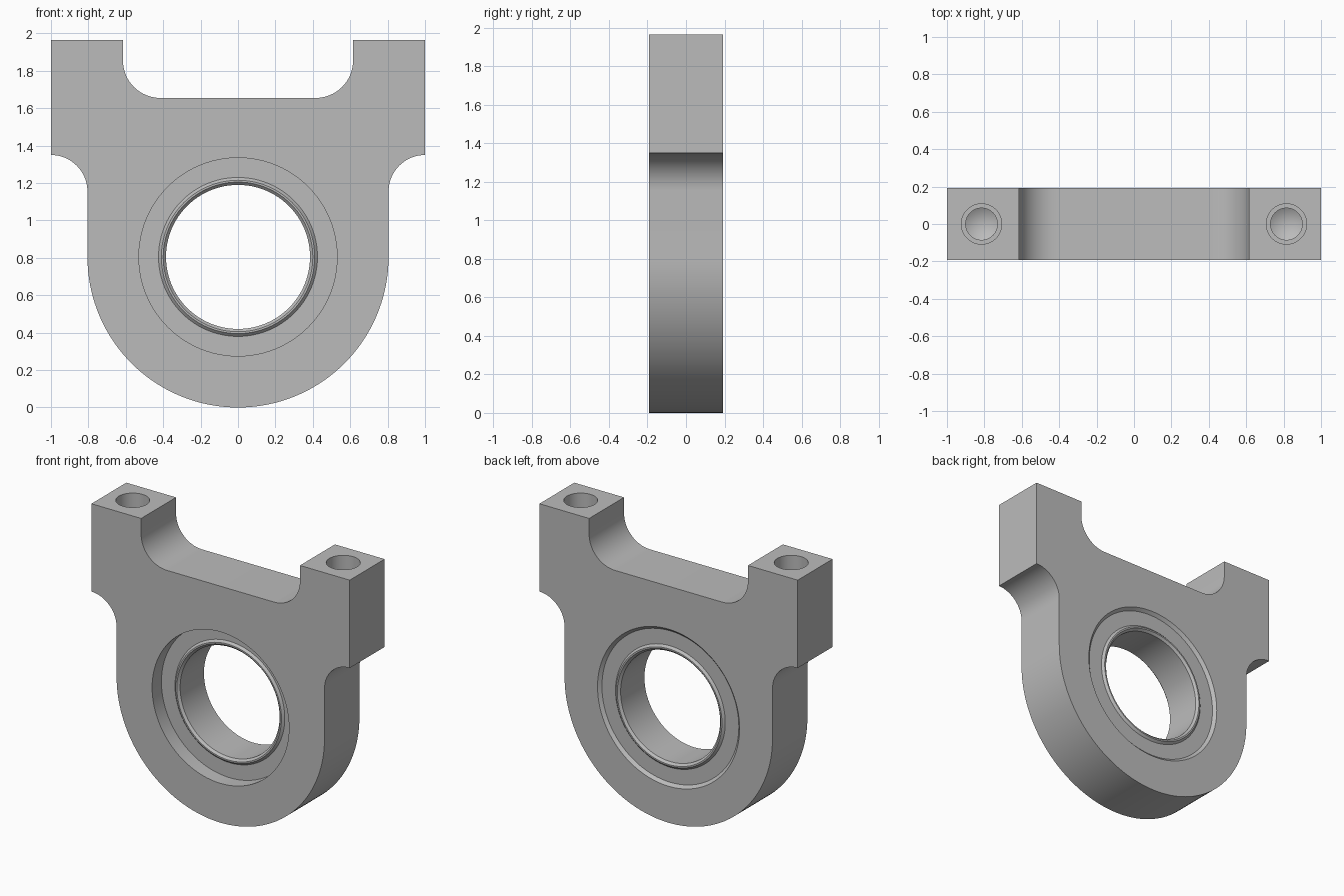
import bpy
import bmesh
from math import cos, sin, pi, radians
from mathutils import Vector

cube = bpy.data.objects.get("Cube")
if cube:
    bpy.data.objects.remove(cube, do_unlink=True)

HALF = 0.193          # half thickness of the block
BORE = 0.805          # height of the bore centre

steel = bpy.data.materials.new("plain grey steel")
steel.use_nodes = True
GREY = (0.5, 0.5, 0.5, 1)
steel.diffuse_color = GREY
steel.node_tree.nodes["Principled BSDF"].inputs["Base Color"].default_value = GREY


def finish(bm, name):
    bmesh.ops.recalc_face_normals(bm, faces=bm.faces)
    mesh = bpy.data.meshes.new(name)
    bm.to_mesh(mesh)
    bm.free()
    mesh.materials.append(steel)
    obj = bpy.data.objects.new(name, mesh)
    bpy.context.collection.objects.link(obj)
    return obj


def arc(cx, cz, r, a, b, n):
    steps = [radians(a + (b - a) * i / n) for i in range(n + 1)]
    return [(cx + r * cos(t), cz + r * sin(t)) for t in steps]


def revolve(name, profile, axis, centre, steps):
    """Turn a profile of (radius, position along axis) about an axis."""
    bm = bmesh.new()
    axis, centre = Vector(axis), Vector(centre)
    verts = [bm.verts.new(centre + axis * h + Vector((r, 0, 0))) for r, h in profile]
    edges = [bm.edges.new(pair) for pair in zip(verts, verts[1:])]
    bmesh.ops.spin(bm, geom=verts + edges, cent=centre, axis=axis,
                   angle=2 * pi, steps=steps)
    bmesh.ops.remove_doubles(bm, verts=bm.verts, dist=1e-4)
    return finish(bm, name)


def smooth(obj):
    bpy.ops.object.select_all(action="DESELECT")
    obj.select_set(True)
    bpy.context.view_layer.objects.active = obj
    bpy.ops.object.shade_smooth_by_angle(angle=radians(30))


# Housing: half outline, mirrored and extruded through the thickness
half = (arc(0, BORE, 0.805, -90, 0, 40)
        + arc(1, 1.155, 0.195, 180, 90, 16)
        + [(1, 1.965), (0.615, 1.965)]
        + arc(0.415, 1.855, 0.2, 0, -90, 16))
outline = half + [(-x, z) for x, z in reversed(half[1:])]
bm = bmesh.new()
face = bm.faces.new([bm.verts.new((x, -HALF, z)) for x, z in outline])
new = bmesh.ops.extrude_face_region(bm, geom=[face])["geom"]
bmesh.ops.translate(bm, vec=(0, 2 * HALF, 0),
                    verts=[v for v in new if isinstance(v, bmesh.types.BMVert)])
housing = finish(bm, "housing")

# Cutters: bearing bore with chamfered back rim, and stepped bolt holes
cutters = [revolve("bore_cutter",
                   [(0, -0.3), (0.53, -0.3), (0.53, HALF - 0.02),
                    (0.55, HALF), (0.55, 0.3), (0, 0.3)],
                   (0, 1, 0), (0, 0, BORE), 96)]
for side in (-1, 1):
    cutters.append(revolve("bolt_hole_cutter",
                           [(0, 0.1), (0.108, 0.1), (0.108, -0.3),
                            (0.085, -0.3), (0.085, -0.38), (0, -0.43)],
                           (0, 0, 1), (side * 0.815, 0, 1.965), 48))

bpy.context.view_layer.objects.active = housing
for cutter in cutters:
    cutter.hide_render = True
    mod = housing.modifiers.new("cut", "BOOLEAN")
    mod.operation = "DIFFERENCE"
    mod.solver = "EXACT"
    mod.object = cutter
    bpy.ops.object.modifier_apply(modifier=mod.name)
    bpy.data.objects.remove(cutter, do_unlink=True)
smooth(housing)

# Bearing: flat ring with a bevelled collar on both faces
FRONT, BACK, LIP = -0.09, HALF - 0.02, 0.015
profile = [(0.53, FRONT), (0.425, FRONT), (0.41, FRONT - LIP), (0.4, FRONT - LIP),
           (0.385, FRONT), (0.385, BACK), (0.4, BACK + LIP), (0.41, BACK + LIP),
           (0.425, BACK), (0.53, BACK), (0.53, FRONT)]
smooth(revolve("bearing", profile, (0, 1, 0), (0, 0, BORE), 96))
